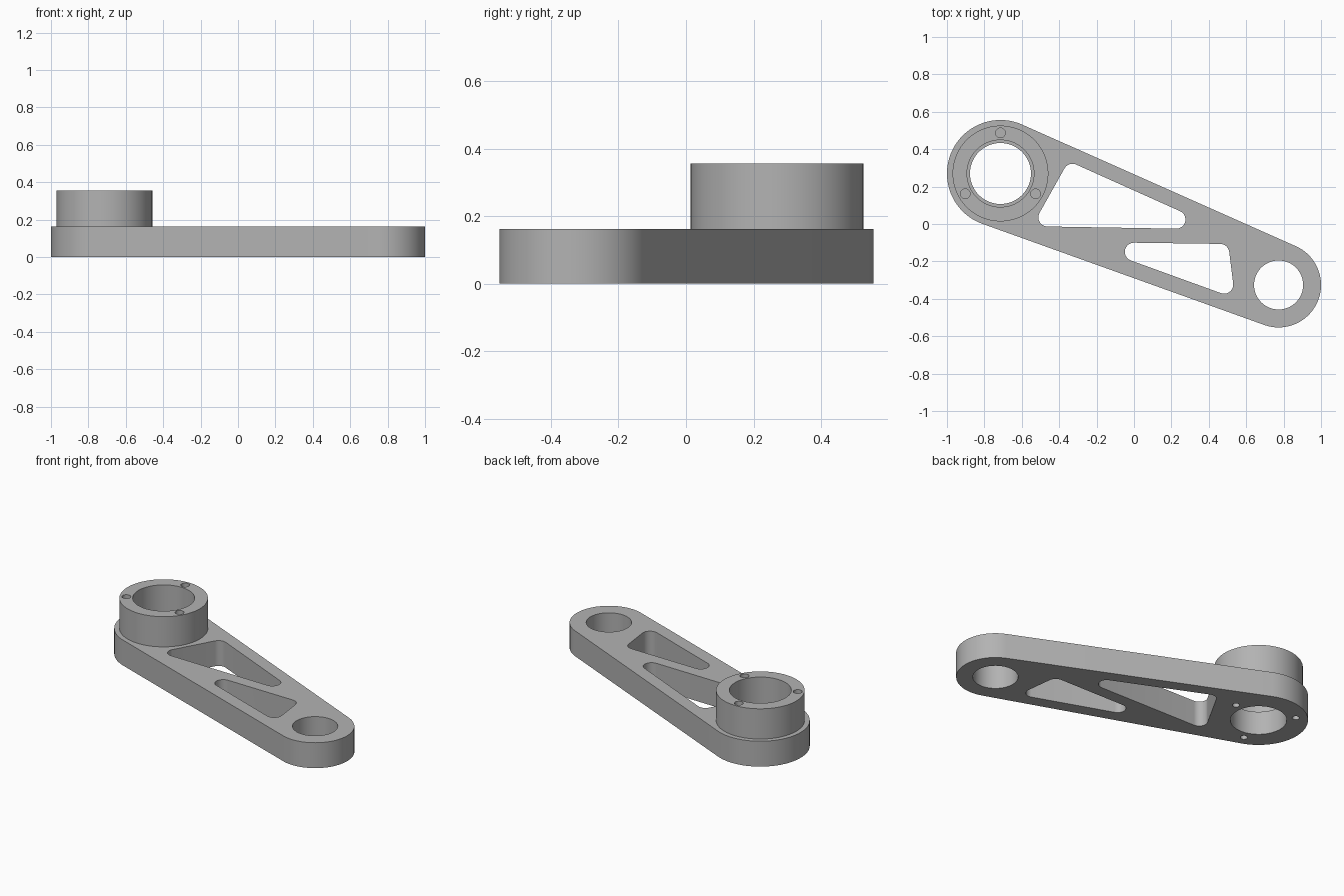
import bpy, bmesh, math
from mathutils import Vector

cube = bpy.data.objects.get("Cube")
if cube:
    bpy.data.objects.remove(cube, do_unlink=True)

# Main dimensions
BIG, BIG_R = Vector((-0.714, 0.27)), 0.286
SMALL, SMALL_R = Vector((0.773, -0.326)), 0.227
PLATE_TOP, BOSS_TOP, SEAT = 0.162, 0.355, 0.15

metal = bpy.data.materials.new("grey_metal")
metal.use_nodes = True
grey = (0.45, 0.45, 0.45, 1)
metal.diffuse_color = grey
metal.node_tree.nodes["Principled BSDF"].inputs["Base Color"].default_value = grey


def arc(centre, radius, start, end, steps):
    """Points along an arc, both ends included."""
    angles = [start + (end - start) * i / steps for i in range(steps + 1)]
    return [centre + radius * Vector((math.cos(a), math.sin(a))) for a in angles]


def circle(centre, radius, steps=96):
    return arc(centre, radius, 0, math.tau, steps)[:-1]


def rounded_polygon(corners, radius):
    """Counter-clockwise polygon with an arc in every corner."""
    points = []
    for i, corner in enumerate(corners):
        into = (corner - corners[i - 1]).normalized()
        out = (corners[(i + 1) % len(corners)] - corner).normalized()
        bisector = (out - into).normalized()
        half = into.angle(out) / 2
        centre = corner + bisector * radius / math.cos(half)
        start = math.atan2(-into.x, into.y)
        points += arc(centre, radius, start, start + 2 * half, 16)
    return points


def prism(name, outline, bottom, top):
    """Extrude a flat outline from one height to another."""
    bm = bmesh.new()
    base = bm.faces.new([bm.verts.new((p.x, p.y, bottom)) for p in outline])
    result = bmesh.ops.extrude_face_region(bm, geom=[base])
    raised = [g for g in result["geom"] if isinstance(g, bmesh.types.BMVert)]
    bmesh.ops.translate(bm, verts=raised, vec=(0, 0, top - bottom))
    bmesh.ops.recalc_face_normals(bm, faces=bm.faces)
    mesh = bpy.data.meshes.new(name)
    bm.to_mesh(mesh)
    bm.free()
    mesh.materials.append(metal)
    obj = bpy.data.objects.new(name, mesh)
    bpy.context.collection.objects.link(obj)
    return obj


def combine(target, tool, operation):
    """Apply one boolean and discard the tool."""
    mod = target.modifiers.new("combine", "BOOLEAN")
    mod.operation, mod.object, mod.solver = operation, tool, "EXACT"
    bpy.context.view_layer.update()
    graph = bpy.context.evaluated_depsgraph_get()
    mesh = bpy.data.meshes.new_from_object(target.evaluated_get(graph))
    target.modifiers.clear()
    target.data = mesh
    bpy.data.objects.remove(tool, do_unlink=True)


def cut(outline, bottom, top):
    combine(arm, prism("cutter", outline, bottom, top), "DIFFERENCE")


# Plate: two round ends joined by tangent sides
axis = SMALL - BIG
heading = math.atan2(axis.y, axis.x)
spread = math.acos((BIG_R - SMALL_R) / axis.length)
outline = arc(BIG, BIG_R, heading + spread, heading + math.tau - spread, 64)
outline += arc(SMALL, SMALL_R, heading - spread, heading + spread, 48)
arm = prism("link_arm", outline, 0, PLATE_TOP)

# Raised boss on the large end
combine(arm, prism("boss", circle(BIG, 0.256), 0.08, BOSS_TOP), "UNION")

# Stepped bore through the boss, plain bore in the small end
cut(circle(BIG, 0.163), -0.1, 0.5)
cut(circle(BIG, 0.179), SEAT, 0.5)
cut(circle(SMALL, 0.131), -0.1, 0.5)

# Two rounded triangular lightening windows
upper = [(-0.35, 0.336), (-0.545, -0.012), (0.464, -0.029)]
lower = [(0.504, -0.107), (-0.29, -0.096), (0.54, -0.397)]
for corners in (upper, lower):
    cut(rounded_polygon([Vector(c) for c in corners], 0.049), -0.1, 0.5)

# Blind screw holes, three in the boss face and three underneath
for first, radius, bottom, top in ((90, 0.026, 0.22, 0.5), (13, 0.021, -0.1, 0.12)):
    for k in range(3):
        a = math.radians(first + 120 * k)
        spot = BIG + 0.217 * Vector((math.cos(a), math.sin(a)))
        cut(circle(spot, radius, 24), bottom, top)

# Smooth round walls, crisp edges
bpy.ops.object.select_all(action="DESELECT")
arm.select_set(True)
bpy.context.view_layer.objects.active = arm
bpy.ops.object.shade_smooth_by_angle(angle=math.radians(30))
